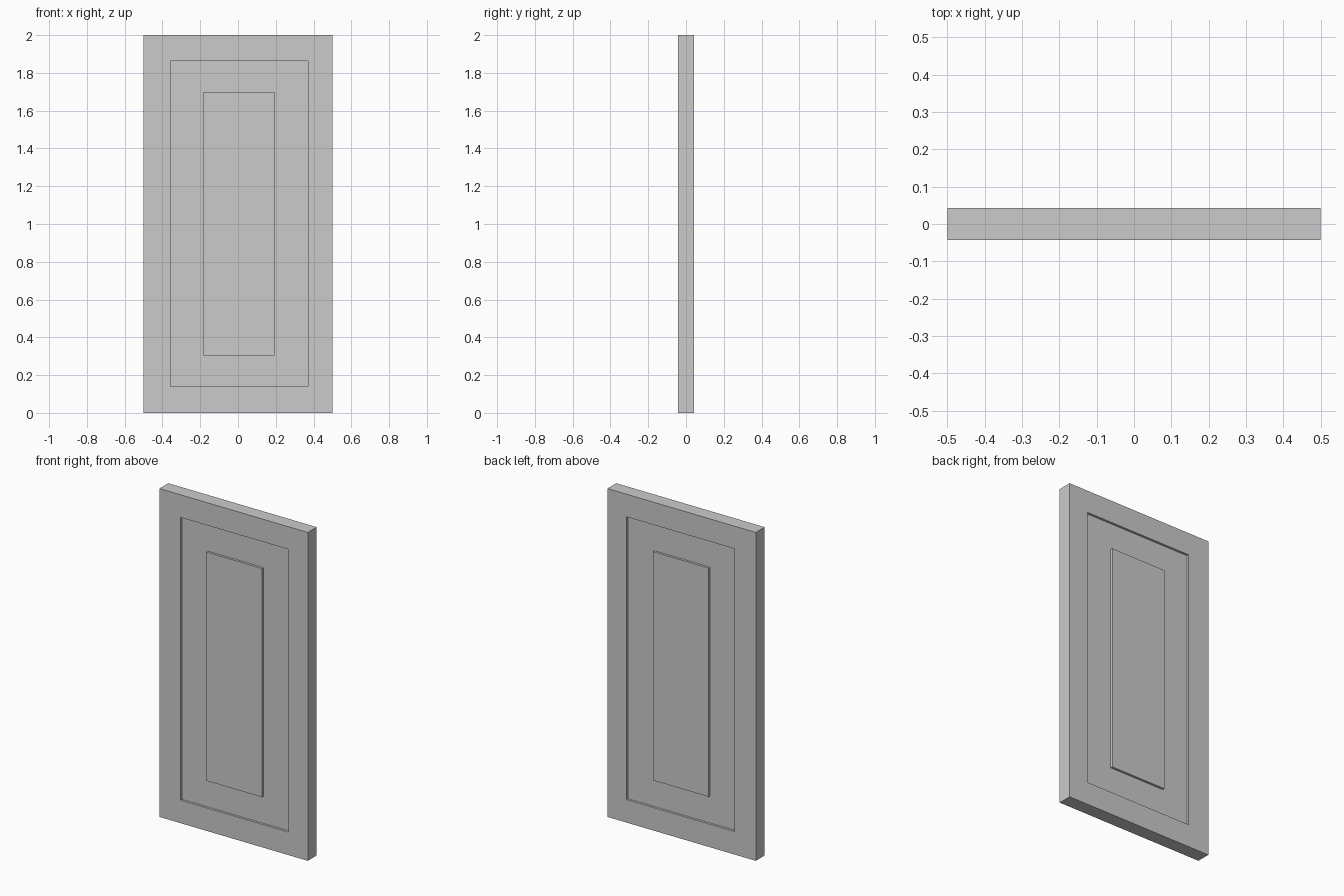
import bpy
import bmesh

if "Cube" in bpy.data.objects:
    bpy.data.objects.remove(bpy.data.objects["Cube"])

HALF_T = 0.0425   # half of the door thickness
DEPTH = 0.014     # depth of the recessed band on each face

grey = bpy.data.materials.new("door grey")
grey.diffuse_color = (0.6, 0.6, 0.6, 1)
grey.use_nodes = True
grey.node_tree.nodes["Principled BSDF"].inputs["Base Color"].default_value = grey.diffuse_color

# Nested rectangles: x min, x max, z min, z max
OUTER = (-0.5, 0.5, 0.0, 2.0)
RECESS = (-0.357, 0.371, 0.14, 1.862)
PANEL = (-0.183, 0.192, 0.305, 1.698)


def ring(bm, rect, y):
    x0, x1, z0, z1 = rect
    return [bm.verts.new((x, y, z)) for x, z in
            ((x0, z0), (x1, z0), (x1, z1), (x0, z1))]


def bridge(bm, a, b):
    for i in range(4):
        j = (i + 1) % 4
        bm.faces.new((a[i], a[j], b[j], b[i]))


bm = bmesh.new()
edges = []
for side in (-1, 1):
    # Frame, step down, recessed band, step up, flush centre panel
    face, floor = side * HALF_T, side * (HALF_T - DEPTH)
    loops = [ring(bm, r, y) for r, y in (
        (OUTER, face), (RECESS, face), (RECESS, floor),
        (PANEL, floor), (PANEL, face))]
    for a, b in zip(loops, loops[1:]):
        bridge(bm, a, b)
    bm.faces.new(loops[-1])
    edges.append(loops[0])
# Outer edges of the slab
bridge(bm, *edges)
bmesh.ops.recalc_face_normals(bm, faces=bm.faces)

mesh = bpy.data.meshes.new("door_panel")
bm.to_mesh(mesh)
bm.free()
mesh.materials.append(grey)
door = bpy.data.objects.new("door_panel", mesh)
bpy.context.collection.objects.link(door)
